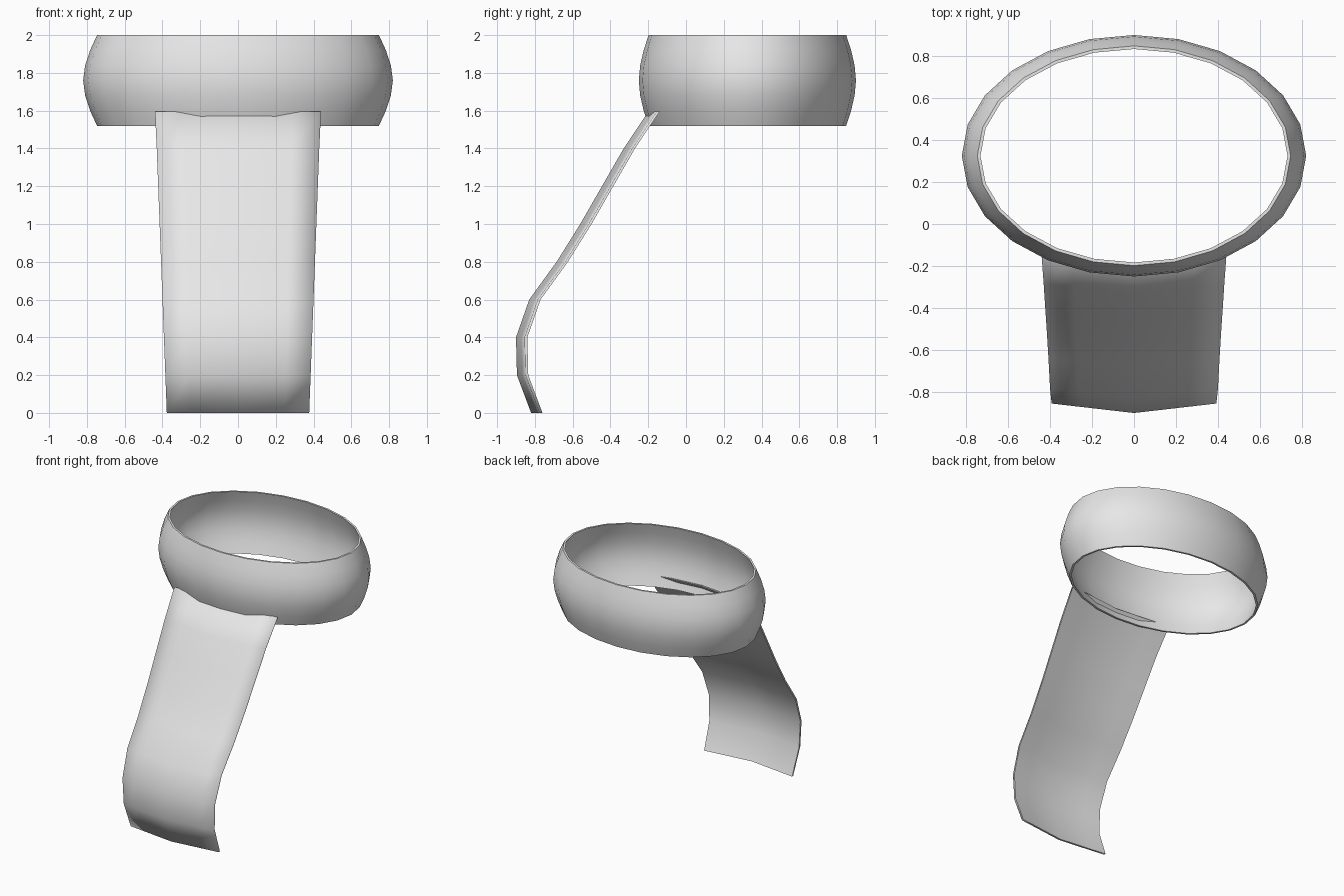
import bpy, bmesh, math

cube = bpy.data.objects.get("Cube")
if cube:
    bpy.data.objects.remove(cube)

grey = bpy.data.materials.new("light_grey")
grey.use_nodes = True
colour = (0.8, 0.8, 0.8, 1)
grey.diffuse_color = colour
grey.node_tree.nodes["Principled BSDF"].inputs["Base Color"].default_value = colour


def add_object(name, bm):
    bmesh.ops.recalc_face_normals(bm, faces=bm.faces)
    for face in bm.faces:
        face.smooth = True
    mesh = bpy.data.meshes.new(name)
    bm.to_mesh(mesh)
    bm.free()
    mesh.materials.append(grey)
    obj = bpy.data.objects.new(name, mesh)
    bpy.context.collection.objects.link(obj)
    return obj


# Oval band: bulging thin wall swept around an ellipse
SEGMENTS, CENTRE_Y, RX, RY, WALL = 24, 0.325, 0.82, 0.575, 0.015
bulge = [0.91, 0.955, 0.987, 1, 0.987, 0.955, 0.91]
heights = [1.52 + 0.08 * i for i in range(len(bulge))]
outer = [(s, 0, z) for s, z in zip(bulge, heights)]
inner = [(s, WALL, z) for s, z in zip(bulge, heights)]
section = outer + inner[::-1]

bm = bmesh.new()
rings = []
for i in range(SEGMENTS):
    a = math.tau * i / SEGMENTS
    rings.append([bm.verts.new(((RX * s - w) * math.cos(a),
                                CENTRE_Y + (RY * s - w) * math.sin(a), z))
                  for s, w, z in section])
for i, ring in enumerate(rings):
    following = rings[(i + 1) % SEGMENTS]
    for j in range(len(section)):
        k = (j + 1) % len(section)
        bm.faces.new((ring[j], following[j], following[k], ring[k]))
bm.normal_update()
for edge in bm.edges:
    if edge.calc_face_angle(0) > math.radians(40):
        edge.smooth = False
add_object("oval_band", bm)

# Curved blade: shallow V sheet following a side profile of (y, z)
profile = [(-0.82, 0), (-0.895, 0.2), (-0.9, 0.4), (-0.83, 0.6), (-0.685, 0.8),
           (-0.56, 1), (-0.445, 1.2), (-0.33, 1.4), (-0.2, 1.595)]
columns = [-1, -0.66, 0, 0.66, 1]
THICKNESS, FOLD = 0.015, 0.045

bm = bmesh.new()
grid = []
for y, z in profile:
    half = 0.377 + 0.038 * z
    if z > 1.5:
        half += 0.002
    grid.append([bm.verts.new((c * half, y + FOLD * abs(c), z)) for c in columns])
for low, high in zip(grid, grid[1:]):
    for j in range(len(columns) - 1):
        bm.faces.new((low[j], low[j + 1], high[j + 1], high[j]))
front = bm.faces[:]
back = bmesh.ops.duplicate(bm, geom=front)
back_faces = [g for g in back["geom"] if isinstance(g, bmesh.types.BMFace)]
back_verts = [g for g in back["geom"] if isinstance(g, bmesh.types.BMVert)]
bmesh.ops.translate(bm, verts=back_verts, vec=(0, THICKNESS, 0))
open_edges = [e for e in bm.edges if e.is_boundary]
bmesh.ops.bridge_loops(bm, edges=open_edges)

# Crisp outline on the back only, so the front edge shades softly
back_set = set(back_faces)
for edge in bm.edges:
    if sum(f in back_set for f in edge.link_faces) == 1:
        edge.smooth = False
add_object("curved_blade", bm)
